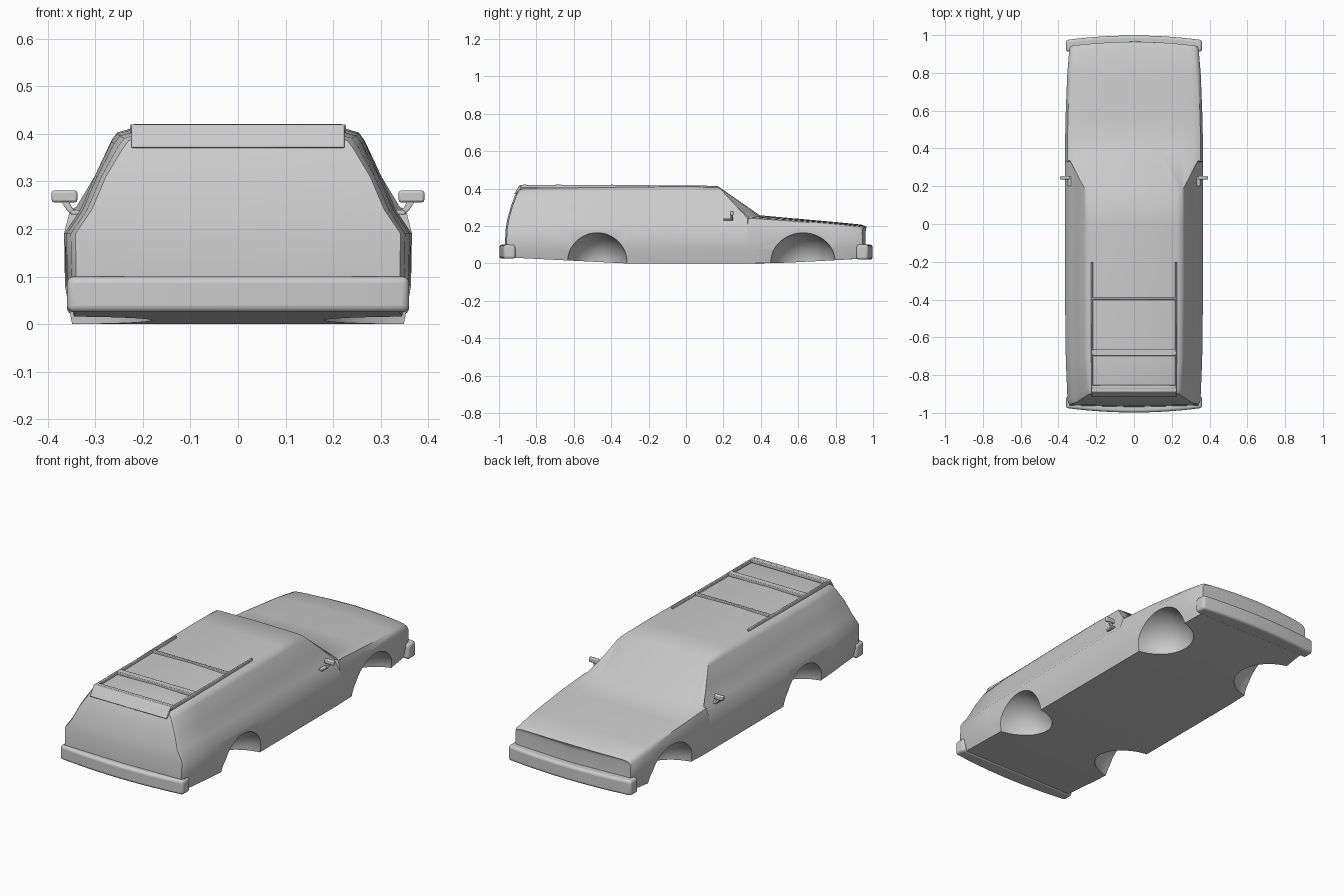
import bpy
import bmesh
import math
from mathutils import Vector

cube = bpy.data.objects.get("Cube")
if cube:
    bpy.data.objects.remove(cube)

grey = bpy.data.materials.new("plain_grey")
grey.use_nodes = True
grey.diffuse_color = (0.6, 0.6, 0.6, 1)
grey.node_tree.nodes["Principled BSDF"].inputs["Base Color"].default_value = (0.6, 0.6, 0.6, 1)


def make_object(name, bm, bevel=0, segments=3):
    bmesh.ops.recalc_face_normals(bm, faces=bm.faces)
    mesh = bpy.data.meshes.new(name)
    bm.to_mesh(mesh)
    bm.free()
    mesh.materials.append(grey)
    obj = bpy.data.objects.new(name, mesh)
    bpy.context.collection.objects.link(obj)
    if bevel:
        mod = obj.modifiers.new("rounded_edges", "BEVEL")
        mod.width, mod.segments = bevel, segments
    return obj


def activate(obj):
    bpy.ops.object.select_all(action="DESELECT")
    obj.select_set(True)
    bpy.context.view_layer.objects.active = obj


def smooth(obj, angle=40):
    activate(obj)
    bpy.ops.object.shade_smooth_by_angle(angle=math.radians(angle))


def box(name, low, high, bevel=0.003):
    bm = bmesh.new()
    bmesh.ops.create_cube(bm, size=1)
    low, high = Vector(low), Vector(high)
    for v in bm.verts:
        v.co = (low + high) / 2 + v.co * (high - low)
    obj = make_object(name, bm, bevel, 2)
    smooth(obj)
    return obj


def prism(name, outline, place, depth, bevel, segments=3):
    """Extrude a flat outline along a vector."""
    bm = bmesh.new()
    face = bm.faces.new([bm.verts.new(place(a, b)) for a, b in outline])
    moved = bmesh.ops.extrude_face_region(bm, geom=[face])["geom"]
    bmesh.ops.translate(bm, vec=depth, verts=[v for v in moved if isinstance(v, bmesh.types.BMVert)])
    obj = make_object(name, bm, bevel, segments)
    smooth(obj)
    return obj


# Half cross-sections, listed from the floor centre up to the top centre
def lower(w, zb):
    return [(0, zb), (0.29, zb), (w - 0.017, zb), (w - 0.002, 0.08), (w, 0.19)]


def cabin(w, zb, top):
    d = top - 0.415
    upper = [(w - 0.034, 0.24), (w - 0.064, 0.31), (w - 0.1, 0.385 + d),
             (w - 0.112, 0.401 + d), (w - 0.14, 0.409 + d), (0, top)]
    return lower(w, zb) + upper


def hood(w, zb, top):
    low = lower(w, zb)
    low[4] = (w, min(0.19, top - 0.03))
    fractions = (0.965, 0.93, 0.86, 0.7, 0.4, 0)
    drops = (0.016, 0.011, 0.008, 0.005, 0.002, 0)
    return low + [(w * f, top - d) for f, d in zip(fractions, drops)]


def rear_lean(z):
    return 0.8 * max(0, z - 0.1) ** 2


def pillar(x, z):
    return 0.33 - 0.93 * max(0, z - 0.24)


stations = []


def station(half, y_rule):
    stations.append([(x, y_rule(x, z), z) for x, z in half])


station(cabin(0.342, 0.032, 0.4), lambda x, z: -0.962 + rear_lean(z))
station(cabin(0.352, 0.031, 0.405), lambda x, z: -0.94 + rear_lean(z))
station(cabin(0.361, 0.02, 0.41), lambda x, z: -0.72)
station(cabin(0.366, 0, 0.414), lambda x, z: -0.32)
station(cabin(0.366, 0, 0.417), lambda x, z: 0)
station(cabin(0.366, 0, 0.414), pillar)
station(hood(0.366, 0, 0.257), lambda x, z: 0.395 - 0.5 * x * x)
station(hood(0.363, 0.004, 0.243), lambda x, z: 0.55)
station(hood(0.353, 0.017, 0.221), lambda x, z: 0.8)
station(hood(0.342, 0.025, 0.207), lambda x, z: 0.94 - 0.1 * x * x)
station(hood(0.337, 0.026, 0.196), lambda x, z: 0.965 - 0.2 * x * x)

# Body shell
bm = bmesh.new()
rings = []
for half in stations:
    full = half + [(-x, y, z) for x, y, z in reversed(half[1:-1])]
    rings.append([bm.verts.new(p) for p in full])
count = len(rings[0])
for a, b in zip(rings, rings[1:]):
    for i in range(count):
        k = (i + 1) % count
        bm.faces.new((a[i], a[k], b[k], b[i]))
for ring, bulge in ((rings[0], -0.008), (rings[-1], 0.018)):
    mid = {j: bm.verts.new((0, ring[j].co.y + bulge, ring[j].co.z)) for j in range(3, 8)}
    for side in (1, -1):
        at = lambda j: ring[(side * j) % count]
        bm.faces.new([at(0), at(1), at(2), at(3), mid[3]])
        for j in range(3, 7):
            bm.faces.new((mid[j], at(j), at(j + 1), mid[j + 1]))
        bm.faces.new([mid[7], at(7), at(8), at(9), at(10)])
body = make_object("body", bm)

# Domed wheel wells cut into the body
bm = bmesh.new()
for y, ry in ((-0.475, 0.163), (0.627, 0.178)):
    for side in (1, -1):
        new = bmesh.ops.create_uvsphere(bm, u_segments=40, v_segments=24, radius=1)["verts"]
        for v in new:
            v.co = Vector((side * 0.39 + v.co.x * 0.21, y + v.co.y * ry, v.co.z * 0.165))
cutter = make_object("wheel_well_cutter", bm)
cutter.hide_render = True
cut = body.modifiers.new("wheel_wells", "BOOLEAN")
cut.operation, cut.object, cut.solver = "DIFFERENCE", cutter, "EXACT"
activate(body)
bpy.ops.object.modifier_apply(modifier=cut.name)
bpy.data.objects.remove(cutter)
smooth(body)


# Wraparound bumpers with a bowed outer face
def bumper(name, sign, z0, z1):
    bow = [(0.36 * t / 6, 0.998 - 0.024 * (t / 6) ** 2) for t in range(-6, 7)]
    outline = bow + [(0.36, 0.912), (-0.36, 0.912)]
    prism(name, outline, lambda a, b: (a, sign * b, z0), (0, 0, z1 - z0), 0.014, 4)


bumper("rear_bumper", -1, 0.025, 0.1)
bumper("front_bumper", 1, 0.02, 0.1)

# Roof rack
for name, s in (("left", 1), ("right", -1)):
    box(name + "_roof_rail", (s * 0.222 - 0.005, -0.885, 0.402), (s * 0.222 + 0.005, -0.2, 0.42))
for name, y0, y1 in (("front", -0.402, -0.39), ("middle", -0.698, -0.664), ("rear", -0.872, -0.852)):
    box(name + "_cross_bar", (-0.22, y0, 0.405), (0.22, y1, 0.421))

# Rear air deflector
blade = [(-0.868, 0.42), (-0.888, 0.42), (-0.918, 0.372), (-0.91, 0.369), (-0.88, 0.402)]
prism("rear_deflector", blade, lambda a, b: (-0.224, a, b), (0.448, 0, 0), 0.003, 2)

# Door mirrors: housing, curved arm and foot
for name, s in (("left", 1), ("right", -1)):
    lo, hi = sorted((s * 0.338, s * 0.392))
    box(name + "_mirror_housing", (lo, 0.236, 0.256), (hi, 0.254, 0.281), 0.005)
    lo, hi = sorted((s * 0.33, s * 0.352))
    box(name + "_mirror_foot", (lo, 0.2, 0.23), (hi, 0.252, 0.24))
    arm = [(0.338, 0.23), (0.352, 0.232), (0.362, 0.242), (0.372, 0.258), (0.356, 0.258), (0.35, 0.247)]
    prism(name + "_mirror_arm", arm, lambda a, b: (s * a, 0.238, b), (0, 0.012, 0), 0.002, 2)
